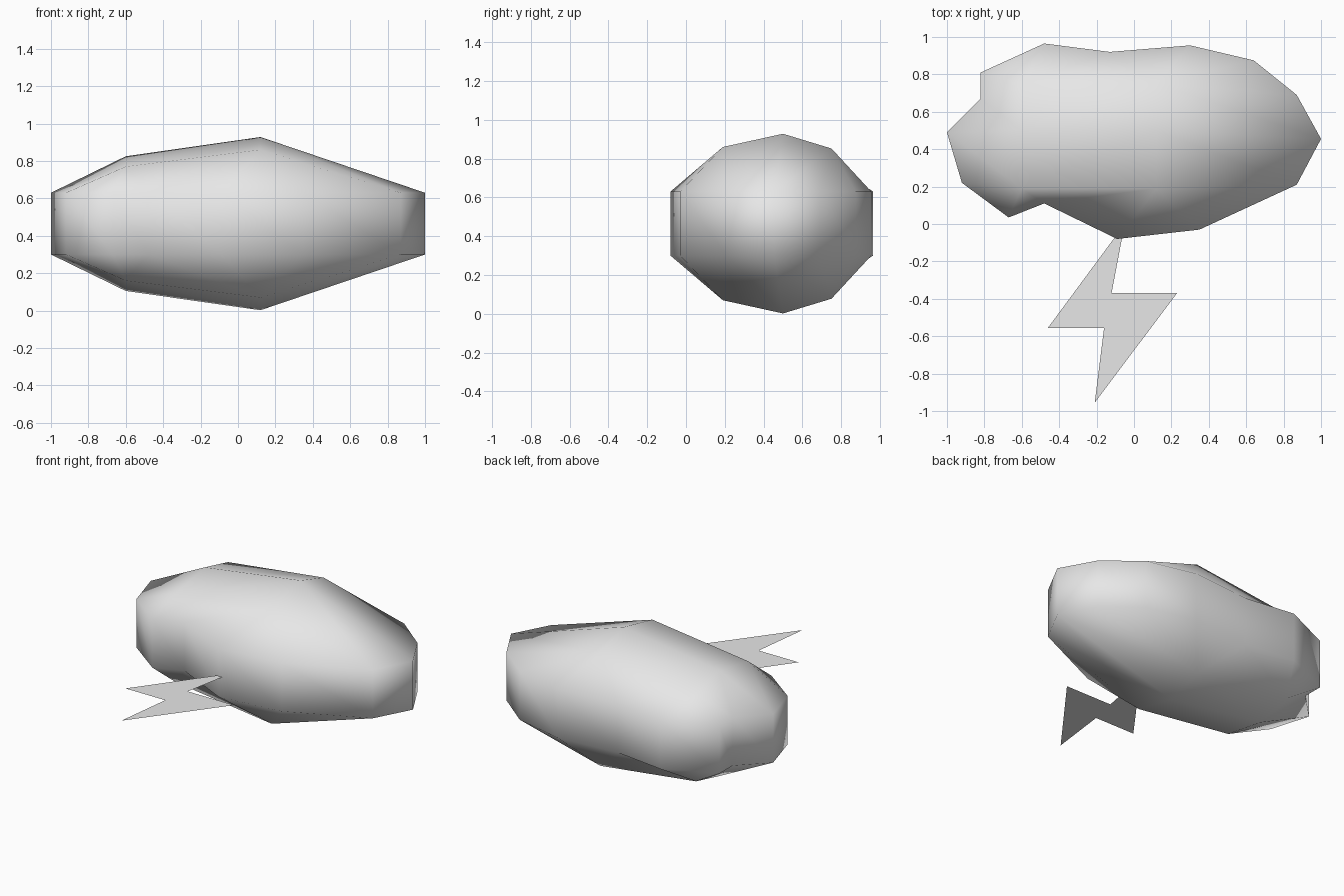
import bpy
import bmesh

cube = bpy.data.objects.get("Cube")
if cube:
    bpy.data.objects.remove(cube, do_unlink=True)

# one plain grey for every part
GREY = (0.8, 0.8, 0.8, 1.0)
grey = bpy.data.materials.new("plain_grey")
grey.use_nodes = True
grey.diffuse_color = GREY
grey.node_tree.nodes["Principled BSDF"].inputs["Base Color"].default_value = GREY


def finish(name, bm):
    mesh = bpy.data.meshes.new(name)
    bm.to_mesh(mesh)
    bm.free()
    mesh.materials.append(grey)
    obj = bpy.data.objects.new(name, mesh)
    bpy.context.collection.objects.link(obj)
    return obj


MID, RIM = 0.465, 0.165   # middle height and half height of the rim wall

# cloud outline, each point with the crown point it joins
OUTLINE = [
    (-1.0, 0.49, "left_mid"), (-0.92, 0.22, "left_front"),
    (-0.67, 0.035, "left_front"), (-0.48, 0.11, "left_front"),
    (-0.09, -0.08, "right_front"), (0.35, -0.03, "right_front"),
    (0.87, 0.21, "right_front"), (1.0, 0.455, "right_mid"),
    (0.87, 0.69, "right_back"), (0.64, 0.875, "right_back"),
    (0.30, 0.955, "right_back"), (-0.13, 0.92, "right_back"),
    (-0.48, 0.965, "left_back"), (-0.82, 0.81, "left_back"),
    (-0.82, 0.67, "left_back"),
]
# crown points: x, y, height above the middle
CROWN = {
    "left_front": (-0.6, 0.19, 0.305), "left_mid": (-0.6, 0.5, 0.36),
    "left_back": (-0.6, 0.75, 0.30), "right_front": (0.12, 0.19, 0.395),
    "right_mid": (0.12, 0.5, 0.463), "right_back": (0.12, 0.75, 0.387),
}

# cloud: a straight rim wall with mirrored crowns above and below
bm = bmesh.new()
rims = []
count = len(OUTLINE)
for side in (1, -1):
    rim = [bm.verts.new((x, y, MID + side * RIM)) for x, y, _ in OUTLINE]
    crown = {k: bm.verts.new((x, y, MID + side * h)) for k, (x, y, h) in CROWN.items()}
    for i in range(count):
        j = (i + 1) % count
        ring = [rim[i], rim[j], crown[OUTLINE[j][2]], crown[OUTLINE[i][2]]]
        bm.faces.new(list(dict.fromkeys(ring)))
    for a, b in (("front", "mid"), ("mid", "back")):
        bm.faces.new([crown["left_" + a], crown["right_" + a],
                      crown["right_" + b], crown["left_" + b]])
    rims.append(rim)
top, bottom = rims
for i in range(count):
    j = (i + 1) % count
    bm.faces.new((top[i], bottom[i], bottom[j], top[j]))
bmesh.ops.recalc_face_normals(bm, faces=bm.faces)
for face in bm.faces:
    face.smooth = True
# creased edges on the front right of the rim
for rim in rims:
    bm.edges.get((rim[5], rim[6])).smooth = False
finish("cloud", bm)

# lightning bolt: one flat sheet
BOLT = [(-0.05, 0.0), (-0.46, -0.555), (-0.16, -0.555),
        (-0.21, -0.955), (0.23, -0.37), (-0.12, -0.37)]
bm = bmesh.new()
bm.faces.new([bm.verts.new((x, y, 0.44)) for x, y in BOLT])
finish("lightning_bolt", bm)
